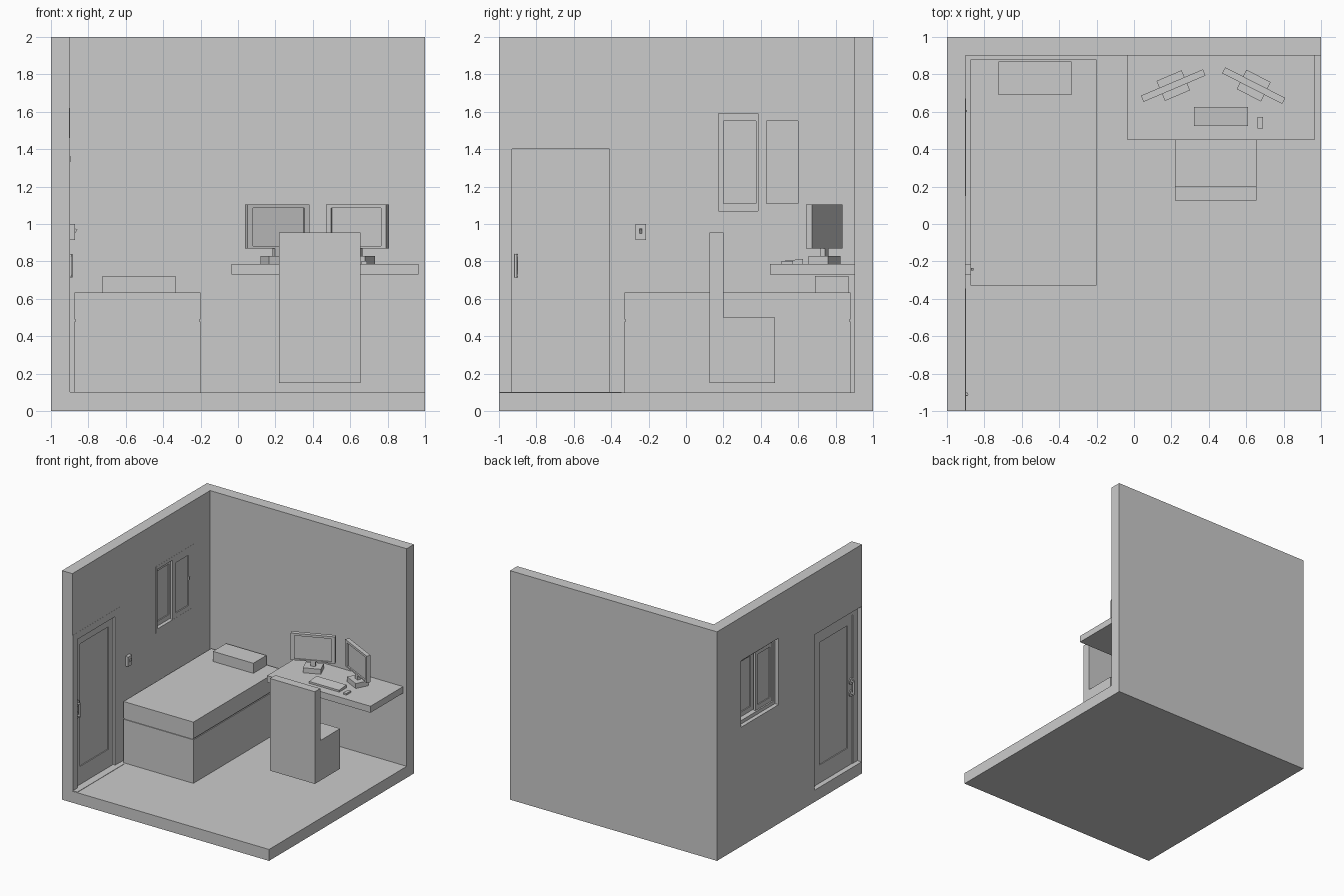
import bpy, bmesh, math
from mathutils import Matrix, Vector

if "Cube" in bpy.data.objects:
    bpy.data.objects.remove(bpy.data.objects["Cube"])


def part(name, boxes, loc=(0, 0, 0), rot=0.0):
    """One object made of boxes given as (x0, x1, y0, y1, z0, z1)."""
    bm = bmesh.new()
    for x0, x1, y0, y1, z0, z1 in boxes:
        m = Matrix.Translation(((x0 + x1) / 2, (y0 + y1) / 2, (z0 + z1) / 2)) \
            @ Matrix.Diagonal((x1 - x0, y1 - y0, z1 - z0, 1))
        bmesh.ops.create_cube(bm, size=1, matrix=m)
    me = bpy.data.meshes.new(name)
    bm.to_mesh(me)
    bm.free()
    ob = bpy.data.objects.new(name, me)
    ob.location = loc
    ob.rotation_euler.z = rot
    bpy.context.collection.objects.link(ob)
    return ob


def frame_yz(x0, x1, y0, y1, z0, z1, side, top, bottom):
    """Boxes of a rectangular frame lying in the wall plane."""
    bars = [(x0, x1, y0, y0 + side, z0, z1), (x0, x1, y1 - side, y1, z0, z1),
            (x0, x1, y0 + side, y1 - side, z1 - top, z1)]
    if bottom:
        bars.append((x0, x1, y0 + side, y1 - side, z0, z0 + bottom))
    return bars


def rod(name, a, b, r, sides=16):
    """Cylinder from a to b."""
    a, b = Vector(a), Vector(b)
    bpy.ops.mesh.primitive_cylinder_add(vertices=sides, radius=r, depth=(b - a).length, location=(a + b) / 2)
    ob = bpy.context.object
    ob.name = name
    ob.rotation_euler = (b - a).to_track_quat('Z', 'Y').to_euler()
    bpy.ops.object.shade_smooth_by_angle()
    return ob


def cut(target, boxes):
    """Boolean the boxes out of the target."""
    cutter = part("cutter", boxes)
    mod = target.modifiers.new("cut", 'BOOLEAN')
    mod.operation, mod.solver, mod.object = 'DIFFERENCE', 'EXACT', cutter
    bpy.context.view_layer.objects.active = target
    bpy.ops.object.modifier_apply(modifier=mod.name)
    bpy.data.objects.remove(cutter)


# room shell with door and window openings
part("floor", [(-1, 1, -1, 1, 0, 0.1)])
part("back_wall", [(-1, 1, 0.9, 1, 0.1, 2)])
left_wall = part("left_wall", [(-1, -0.9, -1, 0.9, 0.1, 2)])
cut(left_wall, [(-1.1, -0.8, -0.995, -0.345, 0.1 - 0.05, 1.46), (-1.1, -0.8, 0.15, 0.67, 1.04, 1.62)])

# door: frame, threshold, leaf with sunk panels on both faces
part("door_frame", frame_yz(-0.96, -0.899, -0.995, -0.345, 0.1, 1.46, 0.065, 0.06, 0))
part("door_threshold", [(-1, -0.855, -0.995, -0.345, 0.1, 0.103)])
part("door_leaf", frame_yz(-0.955, -0.92, -0.93, -0.41, 0.103, 1.4, 0.065, 0.07, 0.157)
     + [(-0.947, -0.928, -0.865, -0.475, 0.26, 1.33)])

# door pull handles, inside and outside
for side, x, d in (("inner", -0.92, 1), ("outer", -0.955, -1)):
    for level, z in (("lower", 0.725), ("upper", 0.83)):
        rod(f"{side}_{level}_handle_plate", (x, -0.91, z), (x + d * 0.008, -0.91, z), 0.028, 24)
        rod(f"{side}_{level}_handle_post", (x, -0.91, z), (x + d * 0.03, -0.91, z), 0.009)
    rod(f"{side}_handle_bar", (x + d * 0.026, -0.91, 0.715), (x + d * 0.026, -0.91, 0.84), 0.008)

# window: outer frame and two sliding sashes with panes
part("window_frame", frame_yz(-0.965, -0.899, 0.15, 0.67, 1.04, 1.62, 0.025, 0.03, 0.03))
for name, x, y0, y1, side in (("left", -0.952, 0.175, 0.40, 0.025), ("right", -0.922, 0.385, 0.645, 0.045)):
    part(f"{name}_sash", frame_yz(x, x + 0.022, y0, y1, 1.07, 1.59, side, 0.04, 0.04))
    part(f"{name}_pane", [(x + 0.008, x + 0.013, y0 + side, y1 - side, 1.11, 1.55)])
    y = 0.19 if name == "left" else 0.605
    part(f"{name}_sash_latch", [(x + 0.02, x + 0.03, y - 0.005, y + 0.005, 1.335, 1.36)])

# light switch with tilted toggle
part("switch_plate", [(-0.9, -0.872, -0.27, -0.215, 0.915, 1.0)])
toggle = part("switch_toggle", [(-0.006, 0.022, -0.006, 0.006, -0.006, 0.006)], (-0.876, -0.2425, 0.955))
toggle.rotation_euler.y = math.radians(-55)

# bed: base, narrow sunk seam, mattress, pillow
part("bed_base", [(-0.875, -0.2, -0.33, 0.88, 0.1, 0.48)])
part("bed_seam", [(-0.868, -0.207, -0.323, 0.873, 0.48, 0.49)])
part("mattress", [(-0.875, -0.2, -0.33, 0.88, 0.49, 0.635)])
part("pillow", [(-0.725, -0.335, 0.69, 0.87, 0.635, 0.723)])

# wall desk, keyboard and mouse
part("desk_top", [(-0.035, 0.965, 0.45, 0.9, 0.73, 0.787)])
keyboard = part("keyboard", [(0.32, 0.61, 0.525, 0.625, 0.787, 0.813)])
for v in keyboard.data.vertices:
    if v.co.y < 0.55 and v.co.z > 0.8:
        v.co.z = 0.803
part("mouse", [(0.66, 0.69, 0.51, 0.572, 0.787, 0.802)])

# chair: L-shaped block
chair = part("chair", [(0.22, 0.655, 0.125, 0.475, 0.15, 0.955)])
cut(chair, [(0.1, 0.8, 0.2, 0.6, 0.5, 1.1)])

# two angled monitors
for name, x, angle in (("left", 0.21, 23), ("right", 0.64, -27)):
    w, z0, z1, f, b = 0.18, 0.87, 1.105, -0.018, 0.018
    place = dict(loc=(x, 0.74, 0), rot=math.radians(angle))
    part(f"{name}_monitor_case", [
        (-w, w, -0.006, b, z0, z1),
        (-w, -w + 0.03, f, -0.006, z0, z1), (w - 0.03, w, f, -0.006, z0, z1),
        (-w + 0.03, w - 0.03, f, -0.006, z1 - 0.02, z1),
        (-w + 0.03, w - 0.03, f, -0.006, z0, z0 + 0.012)], **place)
    part(f"{name}_monitor_neck", [(-0.02, 0.02, -0.015, 0.015, 0.83, z0)], **place)
    part(f"{name}_monitor_base", [(-0.073, 0.073, -0.058, 0.058, 0.787, 0.83)], **place)
